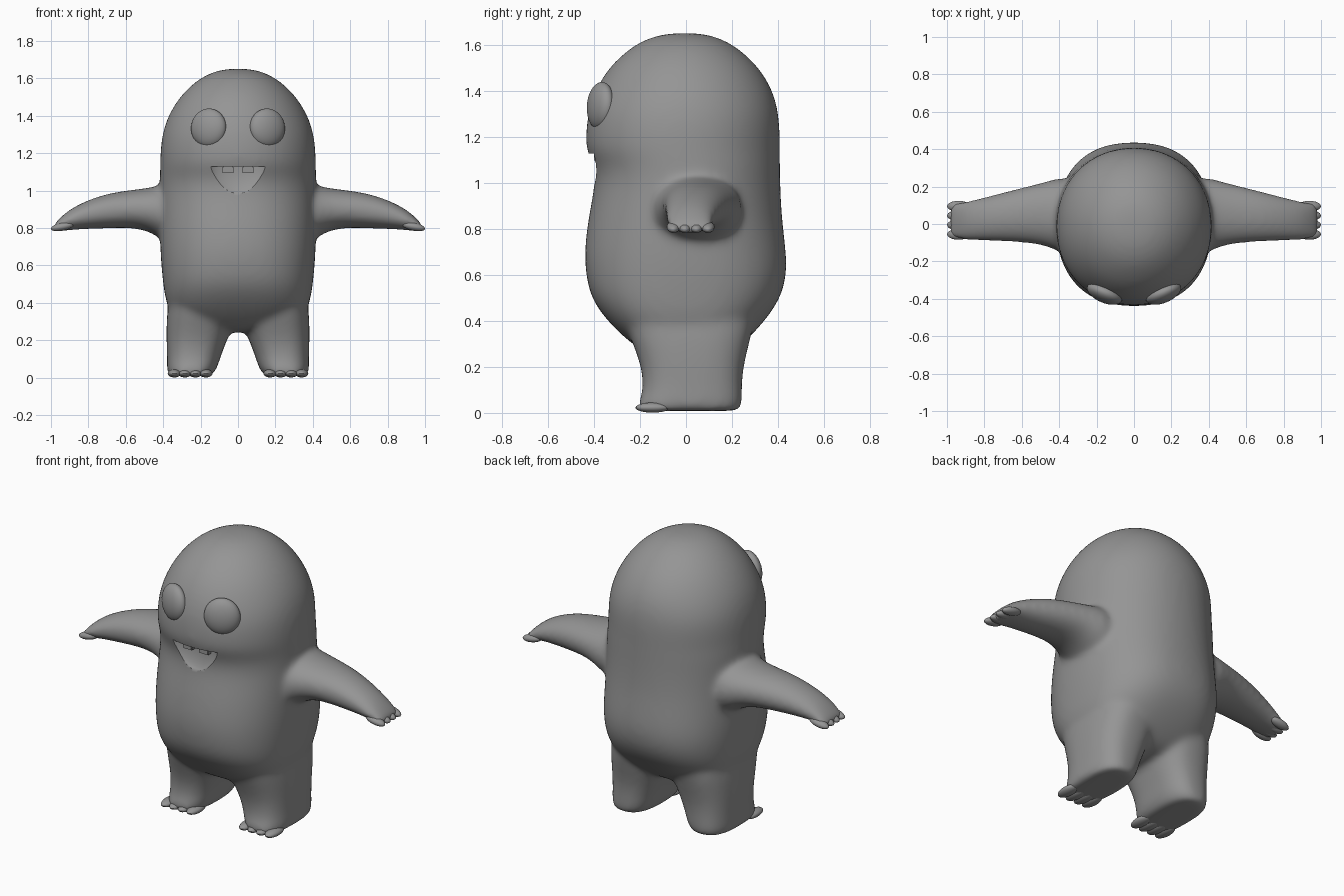
import bpy, bmesh, math
from mathutils import Matrix

if "Cube" in bpy.data.objects:
    bpy.data.objects.remove(bpy.data.objects["Cube"])

grey = bpy.data.materials.new("plain grey")
grey.use_nodes = True
grey.diffuse_color = (0.3, 0.3, 0.3, 1)
grey.node_tree.nodes["Principled BSDF"].inputs["Base Color"].default_value = (0.3, 0.3, 0.3, 1)


def make_object(name, bm):
    bmesh.ops.recalc_face_normals(bm, faces=bm.faces)
    mesh = bpy.data.meshes.new(name)
    bm.to_mesh(mesh)
    bm.free()
    mesh.materials.append(grey)
    obj = bpy.data.objects.new(name, mesh)
    bpy.context.collection.objects.link(obj)
    return obj


def activate(obj):
    bpy.ops.object.select_all(action="DESELECT")
    obj.select_set(True)
    bpy.context.view_layer.objects.active = obj


def apply_modifier(obj, kind, **settings):
    mod = obj.modifiers.new(kind, kind)
    for key, value in settings.items():
        setattr(mod, key, value)
    activate(obj)
    bpy.ops.object.modifier_apply(modifier=mod.name)


def smooth_shade(obj):
    activate(obj)
    bpy.ops.object.shade_smooth_by_angle(angle=math.radians(40))


def loft(bm, rings, place, sides=32):
    """Closed tube through rings of (position, min a, max a, min b, max b, squareness)."""
    loops = []
    for pos, a0, a1, b0, b1, power in rings:
        loop = []
        for i in range(sides):
            t = math.tau * i / sides
            c, s = math.cos(t), math.sin(t)
            a = math.copysign(abs(c) ** (2 / power), c)
            b = math.copysign(abs(s) ** (2 / power), s)
            loop.append(bm.verts.new(place(pos, (a0 + a1 + a * (a1 - a0)) / 2,
                                           (b0 + b1 + b * (b1 - b0)) / 2)))
        loops.append(loop)
    for low, high in zip(loops, loops[1:]):
        for i in range(sides):
            j = (i + 1) % sides
            bm.faces.new((low[i], low[j], high[j], high[i]))
    bm.faces.new(loops[0])
    bm.faces.new(loops[-1])


def ellipsoid(bm, centre, radii, rotation=Matrix(), segments=24):
    matrix = Matrix.Translation(centre) @ rotation @ Matrix.Diagonal((*radii, 1))
    bmesh.ops.create_uvsphere(bm, u_segments=segments, v_segments=segments // 2,
                              radius=1, matrix=matrix)


# Torso: height, half width, front, back, squareness
torso = [(.24, .2, -.15, .17, 2.4), (.31, .345, -.25, .26, 2.6), (.4, .387, -.345, .345, 2.6),
         (.5, .402, -.417, .415, 2.5), (.6, .412, -.437, .44, 2.4), (.7, .418, -.445, .438, 2.3),
         (.85, .42, -.427, .418, 2.2), (1.0, .42, -.395, .412, 2.1), (1.08, .42, -.405, .411, 2.1),
         (1.14, .418, -.437, .41, 2.1), (1.21, .417, -.438, .41, 2.1), (1.3, .408, -.43, .406, 2.1),
         (1.4, .377, -.4, .382, 2), (1.5, .315, -.34, .322, 2), (1.57, .245, -.265, .248, 2),
         (1.615, .18, -.2, .183, 2), (1.642, .11, -.125, .11, 2), (1.652, .05, -.06, .05, 2)]
# Leg: height, inner x, outer x, front, back
leg = [(.008, .155, .36, -.17, .215), (.012, .14, .372, -.21, .235),
       (.035, .12, .38, -.212, .244), (.07, .105, .38, -.196, .245), (.12, .09, .38, -.187, .244),
       (.2, .058, .383, -.195, .25), (.3, .02, .383, -.232, .275),
       (.4, .01, .375, -.27, .3), (.52, .03, .34, -.27, .28)]
# Arm: x, front, back, bottom, top
arm = [(.3, -.17, .24, .71, 1.04), (.4, -.15, .25, .73, 1.035), (.46, -.122, .23, .775, 1.018),
       (.55, -.102, .207, .802, 1.006), (.7, -.094, .17, .798, .988),
       (.85, -.088, .13, .793, .932), (.93, -.085, .118, .785, .878), (.975, -.082, .114, .78, .83),
       (.985, -.075, .105, .784, .818)]

bm = bmesh.new()
loft(bm, [(z, -w, w, f, b, p) for z, w, f, b, p in torso], lambda p, a, b: (a, b, p))
for side in (-1, 1):
    loft(bm, [(*ring, 2.6) for ring in leg], lambda p, a, b: (side * a, b, p))
    loft(bm, [(*ring, 2.1) for ring in arm], lambda p, a, b: (side * p, a, b))
body = make_object("body", bm)
apply_modifier(body, "SUBSURF", levels=2)
apply_modifier(body, "REMESH", mode="VOXEL", voxel_size=0.014)
apply_modifier(body, "SMOOTH", factor=0.5, iterations=22)

# Mouth: half ellipsoid scooped out below an overhanging upper lip
bm = bmesh.new()
ellipsoid(bm, (0, -.42, 1.128), (.155, .058, .152), segments=40)
bmesh.ops.bisect_plane(bm, geom=bm.verts[:] + bm.edges[:] + bm.faces[:],
                       plane_co=(0, 0, 1.128), plane_no=(0, 0, 1), clear_outer=True)
bmesh.ops.holes_fill(bm, edges=[e for e in bm.edges if e.is_boundary], sides=0)
cutter = make_object("mouth_cutter", bm)
cutter.hide_render = True
apply_modifier(body, "BOOLEAN", operation="DIFFERENCE", object=cutter, solver="EXACT")
bpy.data.objects.remove(cutter)
smooth_shade(body)

for side, label in ((1, "left"), (-1, "right")):
    # Eyes: flattened balls turned outward
    bm = bmesh.new()
    turn = Matrix.Rotation(side * math.radians(23), 4, "Z") @ Matrix.Rotation(math.radians(-4), 4, "X")
    ellipsoid(bm, (side * .157, -.371, 1.335), (.1, .05, .104), turn, 40)
    smooth_shade(make_object(label + "_eye", bm))

    # Upper tooth
    bm = bmesh.new()
    bmesh.ops.create_cube(bm, size=1, matrix=Matrix.Translation((side * .053, -.382, 1.111))
                          @ Matrix.Diagonal((.064, .036, .036, 1)))
    bmesh.ops.bevel(bm, geom=bm.edges[:], offset=.005, segments=2, affect="EDGES")
    smooth_shade(make_object(label + "_tooth", bm))

    # Toes and fingers: rounded tips sunk into the foot and hand
    bm = bmesh.new()
    for i in range(4):
        ellipsoid(bm, (side * (.172 + .056 * i), -.145, .023), (.036, .075, .022))
    smooth_shade(make_object(label + "_toes", bm))
    bm = bmesh.new()
    droop = Matrix.Rotation(side * math.radians(12), 4, "Y")
    for i in range(4):
        ellipsoid(bm, (side * .938, -.055 + .05 * i, .808), (.063, .029, .022), droop)
    smooth_shade(make_object(label + "_fingers", bm))
